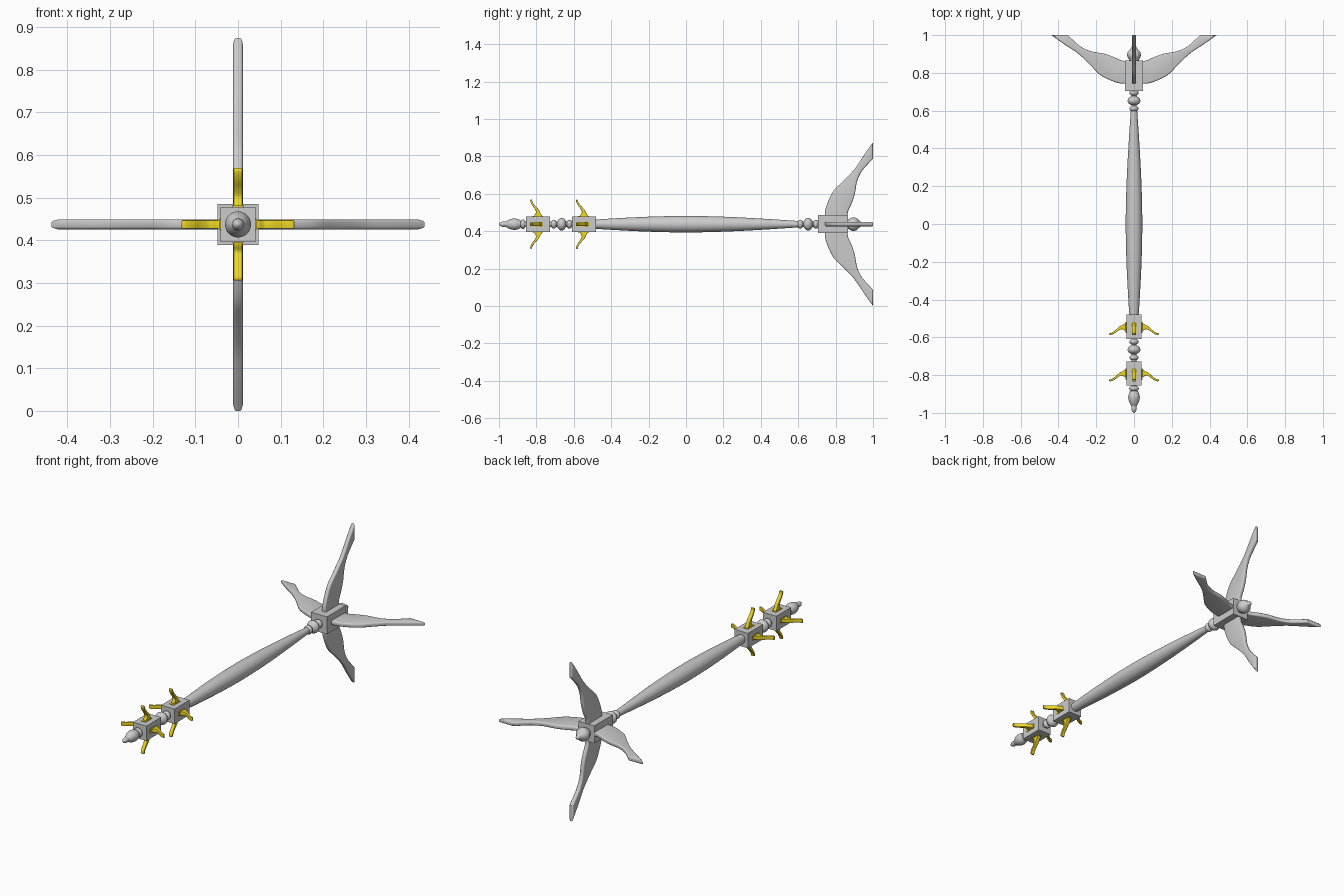
import bpy, bmesh, math
from mathutils import Vector, Matrix

if "Cube" in bpy.data.objects:
    bpy.data.objects.remove(bpy.data.objects["Cube"])

ZC = 0.4375  # height of the pole axis, which runs along y

gold = bpy.data.materials.new("gold")
gold.diffuse_color = (0.85, 0.68, 0.02, 1)
gold.use_nodes = True
gold.node_tree.nodes["Principled BSDF"].inputs["Base Color"].default_value = gold.diffuse_color


def finish(bm, name, mat=None, angle=40):
    bmesh.ops.recalc_face_normals(bm, faces=bm.faces)
    me = bpy.data.meshes.new(name)
    bm.to_mesh(me)
    bm.free()
    ob = bpy.data.objects.new(name, me)
    bpy.context.collection.objects.link(ob)
    if mat:
        me.materials.append(mat)
    bpy.ops.object.select_all(action='DESELECT')
    ob.select_set(True)
    bpy.context.view_layer.objects.active = ob
    bpy.ops.object.shade_smooth_by_angle(angle=math.radians(angle))
    return ob


def smooth(pts, n=6):
    """Catmull-Rom curve through 2D points."""
    p = [Vector(q) for q in pts]
    p = [2 * p[0] - p[1]] + p + [2 * p[-1] - p[-2]]
    out = []
    for i in range(1, len(p) - 2):
        a, b, c, d = p[i - 1:i + 3]
        for k in range(n):
            t = k / n
            out.append(0.5 * (2 * b + (c - a) * t + (2 * a - 5 * b + 4 * c - d) * t * t
                              + (3 * b - a - 3 * c + d) * t ** 3))
    return out + [p[-2]]


def turned(name, profile, sides=32):
    """Lathe a list of (y, radius) around the pole axis."""
    bm = bmesh.new()
    rings = []
    for y, r in profile:
        rings.append([bm.verts.new((r * math.cos(a), y, ZC + r * math.sin(a)))
                      for a in (2 * math.pi * i / sides for i in range(sides))])
    for a, b in zip(rings, rings[1:]):
        for i in range(sides):
            j = (i + 1) % sides
            bm.faces.new((a[i], a[j], b[j], b[i]))
    bm.faces.new(rings[0])
    bm.faces.new(rings[-1])
    return finish(bm, name)


def bead(y, r, half, n=10):
    return [(y - half * math.cos(math.pi * i / n), max(0.014, r * math.sin(math.pi * i / n)))
            for i in range(n + 1)]


def block(name, y0, y1, half):
    bm = bmesh.new()
    bmesh.ops.create_cube(bm, size=1)
    bmesh.ops.scale(bm, vec=(2 * half, y1 - y0, 2 * half), verts=bm.verts)
    bmesh.ops.translate(bm, vec=(0, (y0 + y1) / 2, ZC), verts=bm.verts)
    finish(bm, name, angle=30)


def fin(name, outline, thick, bevel, turn, mat=None, y=0):
    """Flat (radius, y) outline given thickness, rounded, turned about the pole."""
    bm = bmesh.new()
    base = bm.faces.new([bm.verts.new((p[0], p[1] + y, -thick / 2)) for p in outline])
    ext = bmesh.ops.extrude_face_region(bm, geom=[base])["geom"]
    bmesh.ops.translate(bm, vec=(0, 0, thick),
                        verts=[g for g in ext if isinstance(g, bmesh.types.BMVert)])
    rim = [e for e in bm.edges if abs(e.verts[0].co.z - e.verts[1].co.z) < 1e-6]
    bmesh.ops.bevel(bm, geom=rim, offset=bevel, segments=3, profile=0.5, affect='EDGES')
    bm.transform(Matrix.Translation((0, 0, ZC)) @ Matrix.Rotation(turn * math.pi / 2, 4, 'Y'))
    finish(bm, name, mat)


# Main pole and its turned beads
turned("pole", smooth([(-0.49, 0.024), (-0.4, 0.030), (-0.2, 0.040), (0, 0.044),
                       (0.2, 0.040), (0.4, 0.030), (0.6, 0.017)]))
for name, yc in (("foot_collar", 0.653), ("hook_collar", -0.665)):
    turned(name, [(yc - 0.07, 0.014)] + bead(yc - 0.042, 0.024, 0.017)
           + bead(yc, 0.034, 0.025) + bead(yc + 0.042, 0.024, 0.017) + [(yc + 0.07, 0.014)])

# Finials at both ends
turned("top_finial", [(-0.84, 0.02)] + bead(-0.871, 0.026, 0.015)[::-1]
       + smooth([(-0.885, 0.022), (-0.91, 0.030), (-0.93, 0.029), (-0.95, 0.022),
                 (-0.964, 0.014), (-0.972, 0.014), (-0.985, 0.013), (-0.996, 0.007),
                 (-1.0, 0.001)], 4))
turned("bottom_finial", smooth([(0.85, 0.024), (0.868, 0.026), (0.89, 0.036), (0.91, 0.033),
                                (0.925, 0.020), (0.933, 0.014), (0.945, 0.010),
                                (0.952, 0.001)], 4))

# Square blocks
block("leg_block", 0.705, 0.866, 0.048)
block("upper_hook_block", -0.855, -0.727, 0.041)
block("lower_hook_block", -0.61, -0.48, 0.041)

# Four curved legs
leg = smooth([(0.03, 0.745), (0.07, 0.744), (0.115, 0.757), (0.18, 0.79), (0.235, 0.845),
              (0.296, 0.902), (0.37, 0.952), (0.4375, 1.0)])
leg += smooth([(0.35, 1.0), (0.315, 0.967), (0.28, 0.938), (0.23, 0.915), (0.16, 0.902),
               (0.11, 0.885), (0.07, 0.867), (0.03, 0.861)])
for i in range(4):
    fin(f"leg_{i + 1}", leg, 0.023, 0.007, i)

# Two tiers of four S-shaped hooks, each with a mounting plate
hook = smooth([(0.038, -0.022), (0.05, -0.019), (0.065, -0.012), (0.085, -0.021),
               (0.1, -0.032), (0.115, -0.040), (0.126, -0.043), (0.132, -0.040)], 4)
hook += smooth([(0.131, -0.034), (0.117, -0.030), (0.105, -0.022), (0.09, -0.009),
                (0.075, 0.004), (0.058, 0.012), (0.047, 0.020), (0.038, 0.023)], 4)
plate = [(0.036, -0.032), (0.044, -0.032), (0.044, 0.026), (0.036, 0.026)]
for tier, yc in (("upper", -0.79), ("lower", -0.545)):
    for i in range(4):
        fin(f"{tier}_hook_{i + 1}", hook, 0.020, 0.002, i, gold, yc)
        fin(f"{tier}_hook_plate_{i + 1}", plate, 0.026, 0.001, i, gold, yc)
